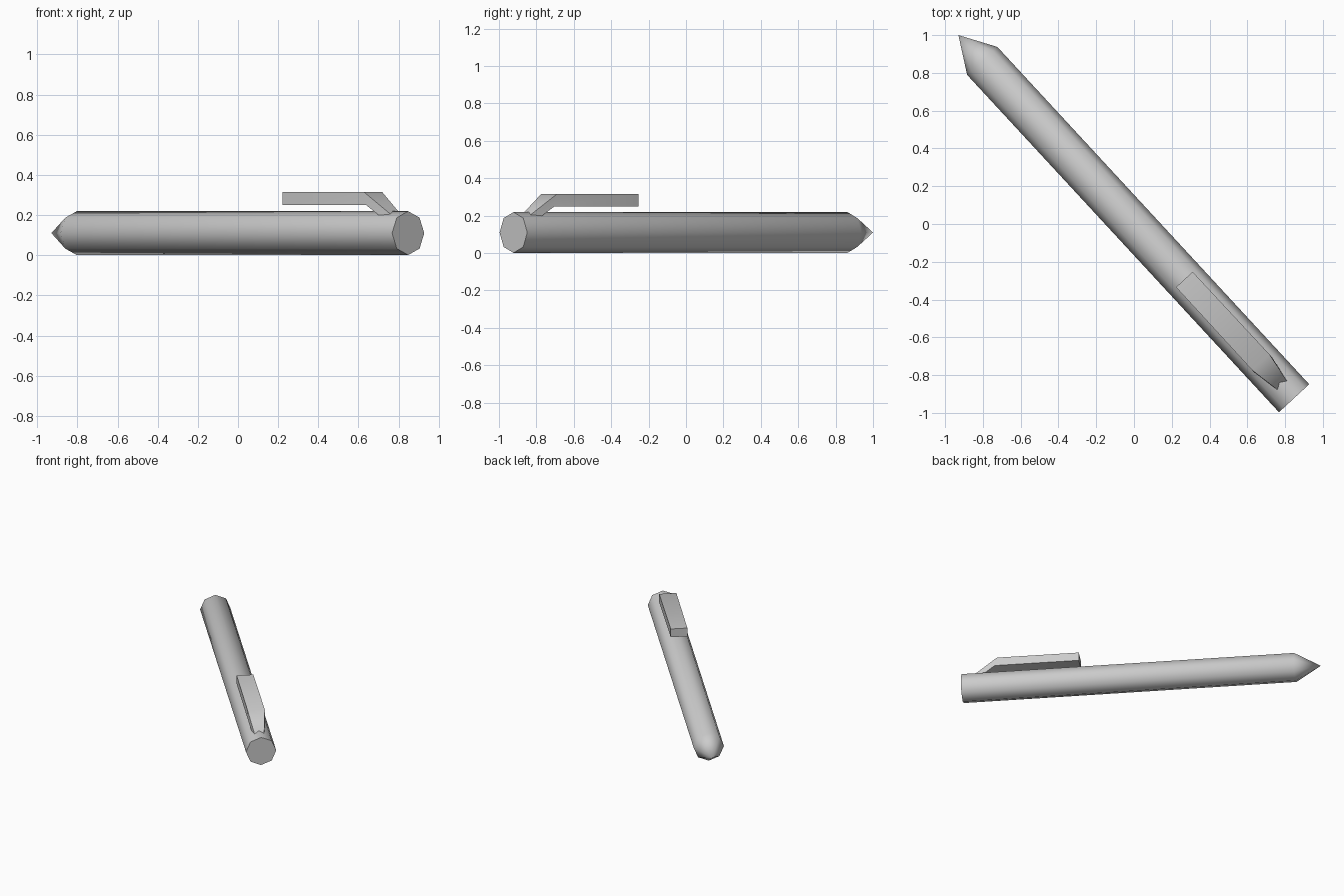
import bpy
import bmesh
import math
from mathutils import Matrix

old = bpy.data.objects.get("Cube")
if old:
    bpy.data.objects.remove(old, do_unlink=True)

RADIUS, SIDES = 0.109, 8
# Local x runs from the flat end towards the point
PLACE = Matrix.Translation((0.8475, -0.9225, 0.11)) @ Matrix.Rotation(math.radians(132.75), 4, "Z")

grey = bpy.data.materials.new("light grey")
grey.use_nodes = True
grey.diffuse_color = (0.6, 0.6, 0.6, 1)
grey.node_tree.nodes["Principled BSDF"].inputs["Base Color"].default_value = grey.diffuse_color


def loft(name, rings, tip=None):
    """Skin a row of equal-sized rings, closed by caps or by a point."""
    bm = bmesh.new()
    loops = [[bm.verts.new(p) for p in ring] for ring in rings]
    n = len(loops[0])
    for a, b in zip(loops, loops[1:]):
        for i in range(n):
            j = (i + 1) % n
            bm.faces.new((a[i], a[j], b[j], b[i]))
    bm.faces.new(loops[0])
    if tip:
        point = bm.verts.new(tip)
        for i in range(n):
            bm.faces.new((loops[-1][i], loops[-1][(i + 1) % n], point))
    else:
        bm.faces.new(loops[-1])
    bmesh.ops.recalc_face_normals(bm, faces=bm.faces)
    mesh = bpy.data.meshes.new(name)
    bm.to_mesh(mesh)
    bm.free()
    mesh.materials.append(grey)
    obj = bpy.data.objects.new(name, mesh)
    obj.matrix_world = PLACE
    bpy.context.collection.objects.link(obj)
    bpy.ops.object.select_all(action="DESELECT")
    obj.select_set(True)
    bpy.context.view_layer.objects.active = obj
    bpy.ops.object.shade_smooth_by_angle(angle=math.radians(60))
    return obj


def octagon(x):
    angles = [2 * math.pi * i / SIDES for i in range(SIDES)]
    return [(x, RADIUS * math.sin(a), RADIUS * math.cos(a)) for a in angles]


def strip(x_top, x_low, half, top, low):
    return [(x_top, -half, top), (x_top, half, top), (x_low, half, low), (x_low, -half, low)]


# Eight-sided barrel with a pointed writing end
loft("pen_barrel", [octagon(0), octagon(2.432)], tip=(2.618, 0, 0))

# Pocket clip: straight bar, then a tapered arm sinking into the barrel
loft("pocket_clip", [
    strip(0.06, 0.06, 0.029, 0.073, 0.022),
    strip(0.258, 0.242, 0.062, 0.205, 0.14),
    strip(0.856, 0.856, 0.06, 0.205, 0.14),
])
